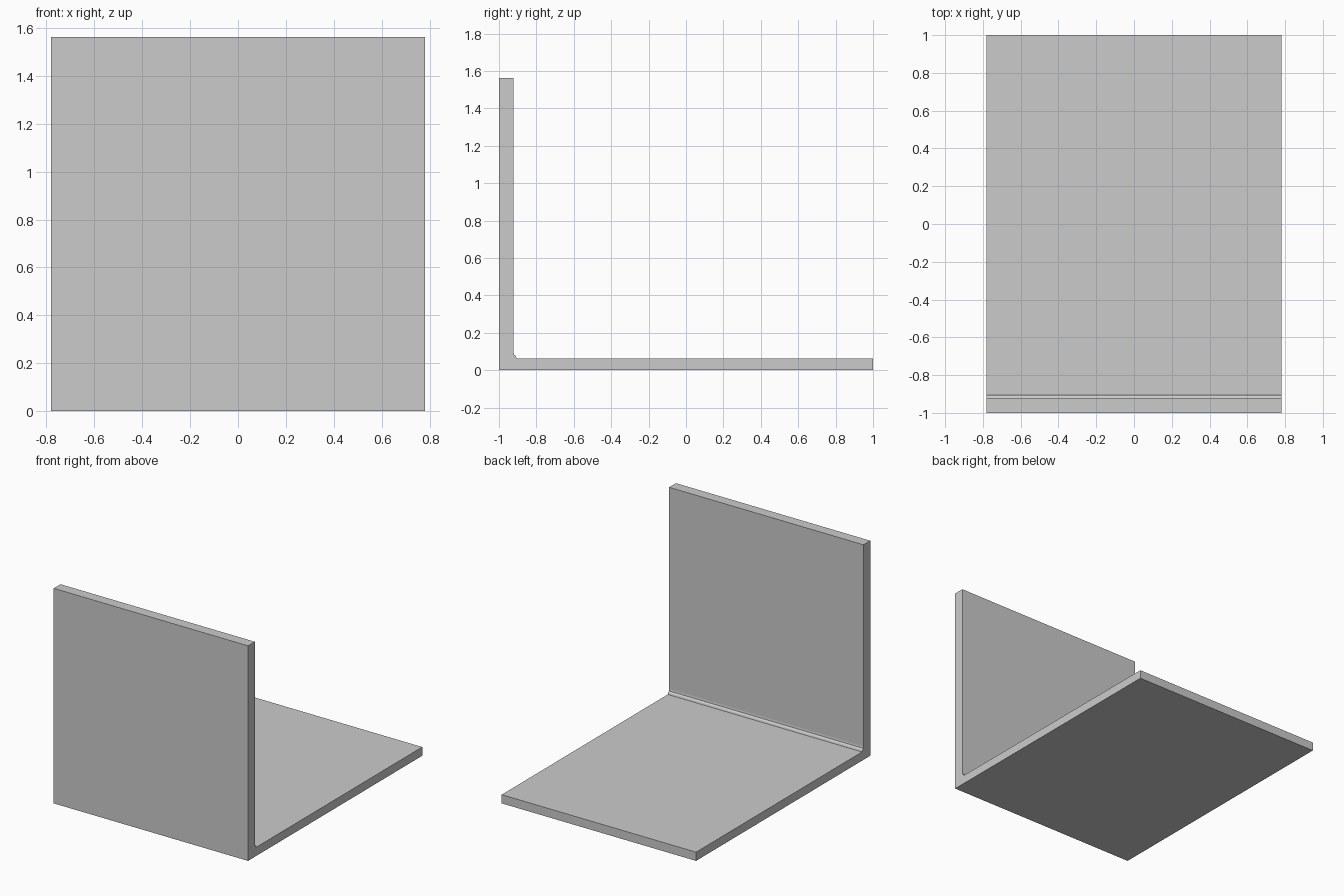
import bpy, bmesh

if "Cube" in bpy.data.objects:
    bpy.data.objects.remove(bpy.data.objects["Cube"])

HALF_W = 0.781

# L-shaped side profile (y, z) with a small faceted fillet in the inner corner
profile = [
    (-1.0, 0.0), (1.0, 0.0), (1.0, 0.0635),
    (-0.906, 0.0635), (-0.910, 0.075), (-0.920, 0.084), (-0.922, 0.098),
    (-0.922, 1.5625), (-1.0, 1.5625),
]

# Extrude the profile across the width
bm = bmesh.new()
face = bm.faces.new([bm.verts.new((-HALF_W, y, z)) for y, z in profile])
res = bmesh.ops.extrude_face_region(bm, geom=[face])
verts = [g for g in res["geom"] if isinstance(g, bmesh.types.BMVert)]
bmesh.ops.translate(bm, verts=verts, vec=(2 * HALF_W, 0, 0))
bmesh.ops.recalc_face_normals(bm, faces=bm.faces)

mesh = bpy.data.meshes.new("angle_bracket")
bm.to_mesh(mesh)
bm.free()
bpy.context.collection.objects.link(bpy.data.objects.new("angle_bracket", mesh))
